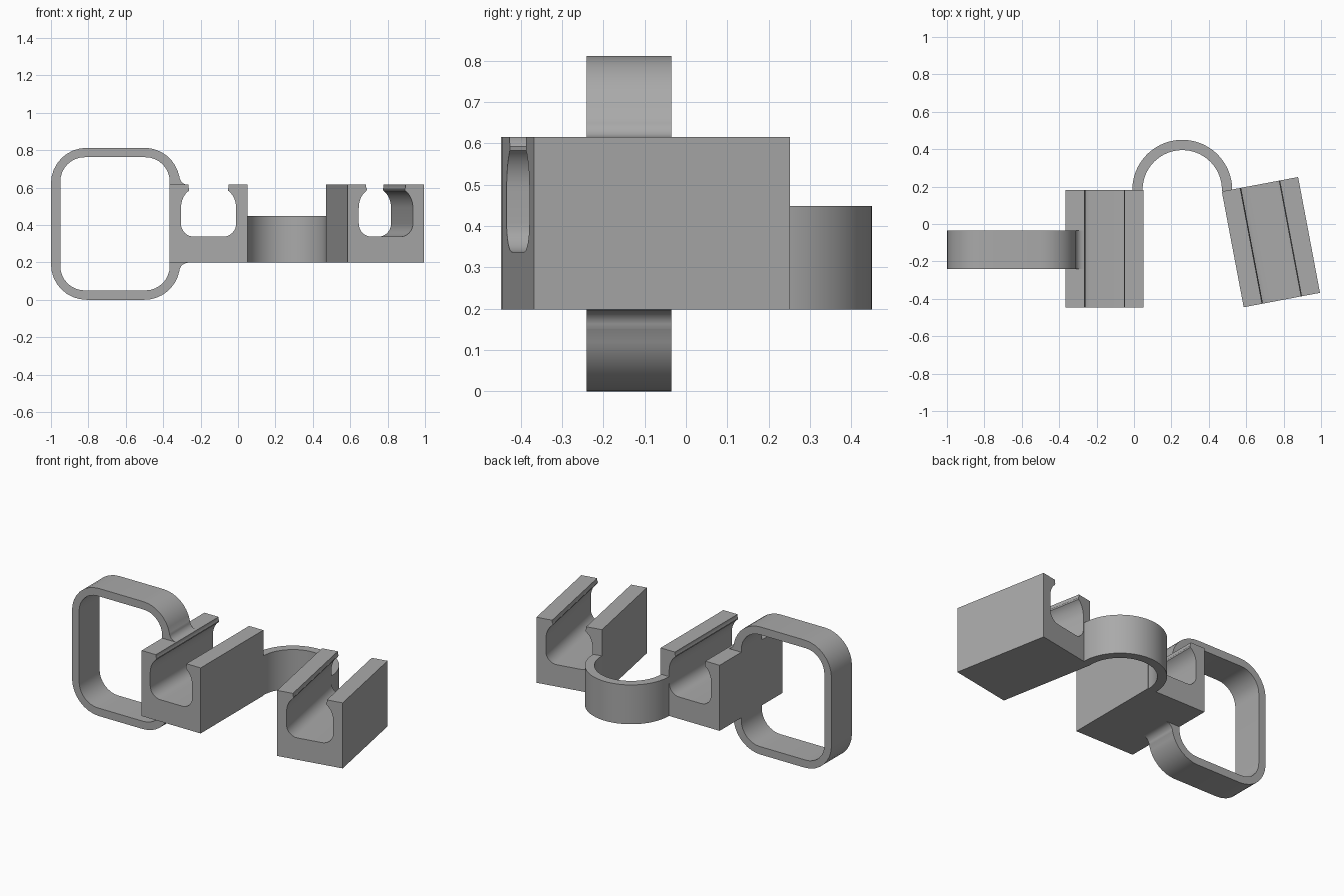
import bpy, bmesh, math
from mathutils import Matrix

if "Cube" in bpy.data.objects:
    bpy.data.objects.remove(bpy.data.objects["Cube"])

grey = bpy.data.materials.new("plain_grey")
grey.diffuse_color = (0.40, 0.40, 0.40, 1)
grey.use_nodes = True
grey.node_tree.nodes["Principled BSDF"].inputs["Base Color"].default_value = grey.diffuse_color

UPRIGHT = Matrix.Rotation(math.pi / 2, 4, 'X')   # profile x, y -> world x, z


def arc(cx, cy, rx, ry, a0, a1, n):
    """Points along an elliptical arc, angles in degrees."""
    pts = []
    for i in range(n + 1):
        a = math.radians(a0 + (a1 - a0) * i / n)
        pts.append((cx + rx * math.cos(a), cy + ry * math.sin(a)))
    return pts


def prism(name, loops, depth, matrix):
    """Extrude closed outlines (later loops are holes) into a solid."""
    cu = bpy.data.curves.new(name, 'CURVE')
    cu.dimensions, cu.fill_mode, cu.extrude = '2D', 'BOTH', depth / 2
    for pts in loops:
        sp = cu.splines.new('POLY')
        sp.points.add(len(pts) - 1)
        for p, (x, y) in zip(sp.points, pts):
            p.co = (x, y, 0, 1)
        sp.use_cyclic_u = True
    tmp = bpy.data.objects.new(name + "_outline", cu)
    bpy.context.collection.objects.link(tmp)
    mesh = bpy.data.meshes.new_from_object(tmp.evaluated_get(bpy.context.evaluated_depsgraph_get()))
    bpy.data.objects.remove(tmp)
    bm = bmesh.new()
    bm.from_mesh(mesh)
    bmesh.ops.remove_doubles(bm, verts=bm.verts, dist=1e-4)
    bmesh.ops.transform(bm, matrix=matrix, verts=bm.verts)
    bmesh.ops.recalc_face_normals(bm, faces=bm.faces)
    bm.to_mesh(mesh)
    bm.free()
    mesh.materials.clear()
    mesh.materials.append(grey)
    ob = bpy.data.objects.new(name, mesh)
    bpy.context.collection.objects.link(ob)
    bpy.ops.object.select_all(action='DESELECT')
    bpy.context.view_layer.objects.active = ob
    ob.select_set(True)
    bpy.ops.object.shade_smooth_by_angle(angle=math.radians(35))
    return ob


# Clip channels: block with a rounded slot that narrows at the top lips
BOTTOM, TOP, HALF, LENGTH = 0.198, 0.615, 0.2075, 0.63
right_wall = arc(0.0775, 0.407, 0.07, 0.07, -90, 0, 8)
right_wall += arc(0.0675, 0.49, 0.08, 0.105, 0, 62, 8)
right_wall += [(0.103, 0.592), (0.1075, 0.602), (0.1075, TOP)]
left_wall = [(-x, z) for x, z in reversed(right_wall)]
clip = [(-HALF, BOTTOM), (HALF, BOTTOM), (HALF, TOP)] + right_wall[::-1] + left_wall[::-1] + [(-HALF, TOP)]
prism("left_clip", [clip], LENGTH, Matrix.Translation((-0.1575, -0.132, 0)) @ UPRIGHT)
prism("right_clip", [clip], LENGTH,
      Matrix.Translation((0.732, -0.097, 0)) @ Matrix.Rotation(math.radians(10.7), 4, 'Z') @ UPRIGHT)

# Curved bridge joining the two clips
outer = arc(0.258, 0.183, 0.267, 0.267, -2, 180, 40)
inner = arc(0.258, 0.183, 0.212, 0.212, 180, -2, 40)
prism("bridge_arch", [outer + inner], 0.25, Matrix.Translation((0, 0, 0.323)))

# Square loop handle with small fillets where it meets the left clip
MID = 0.406
upper = arc(-0.81, 0.622, 0.19, 0.19, 180, 90, 8)
upper += arc(-0.50, 0.622, 0.19, 0.19, 90, 12, 8)
upper += arc(-0.268, 0.66, 0.045, 0.045, 180, 270, 6) + [(-0.32, 0.60)]
lower = [(x, 2 * MID - z) for x, z in reversed(upper)]
hole = arc(-0.82, 0.632, 0.13, 0.13, 180, 90, 8) + arc(-0.495, 0.632, 0.13, 0.13, 90, 0, 8)
hole += [(x, 2 * MID - z) for x, z in reversed(hole)]
prism("loop_handle", [upper + lower, hole], 0.206, Matrix.Translation((0, -0.138, 0)) @ UPRIGHT)
